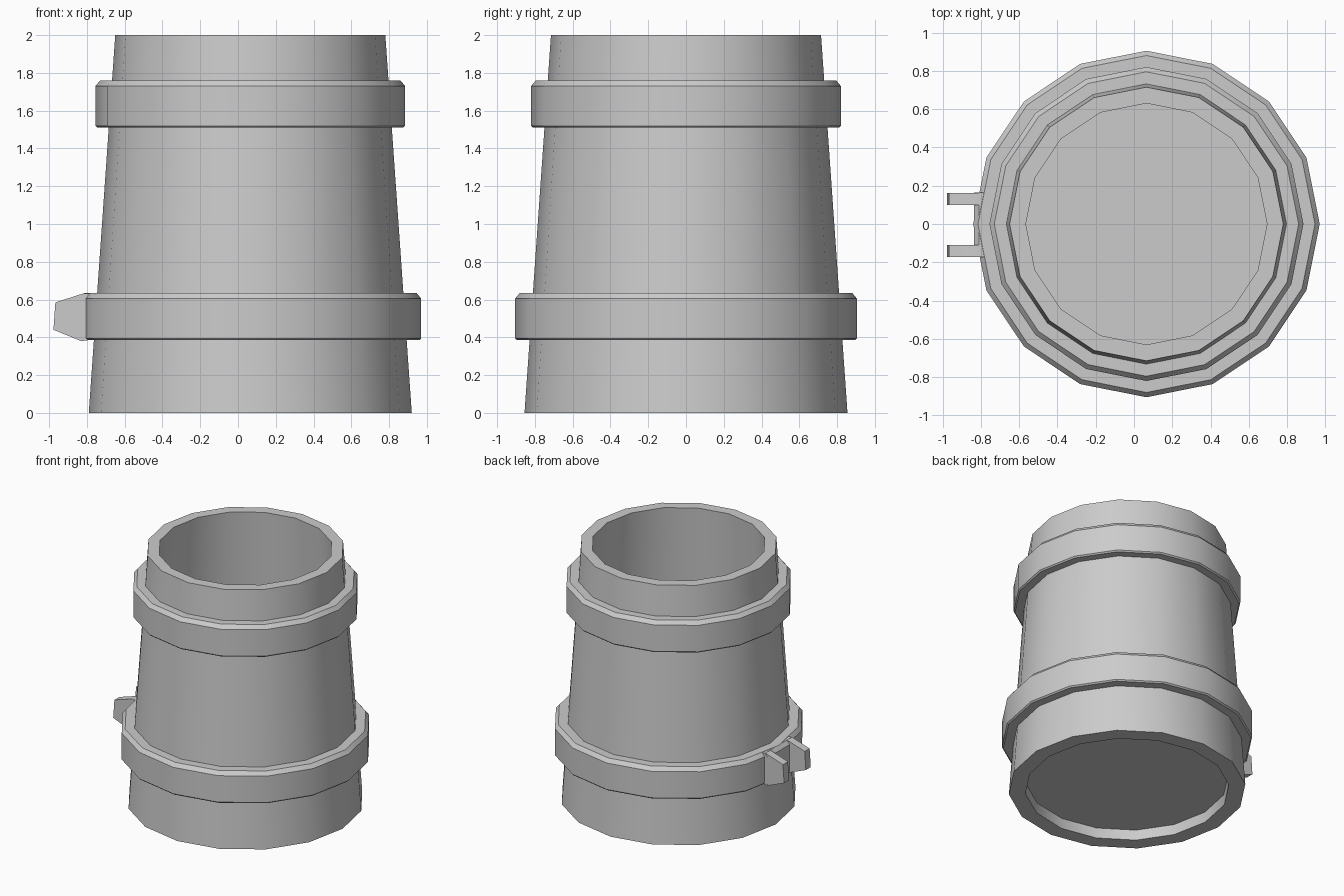
import bpy, bmesh, math

SIDES = 16
AXIS_X = 0.065  # the barrel axis is shifted to balance the lugs

cube = bpy.data.objects.get("Cube")
if cube:
    bpy.data.objects.remove(cube, do_unlink=True)

grey = bpy.data.materials.new("plain_grey")
grey.use_nodes = True
colour = (0.6, 0.6, 0.6, 1)
grey.diffuse_color = colour
grey.node_tree.nodes["Principled BSDF"].inputs["Base Color"].default_value = colour


def finish(name, bm):
    """Turn a bmesh into a smooth-by-angle object."""
    bmesh.ops.recalc_face_normals(bm, faces=bm.faces)
    mesh = bpy.data.meshes.new(name)
    bm.to_mesh(mesh)
    bm.free()
    mesh.materials.append(grey)
    obj = bpy.data.objects.new(name, mesh)
    bpy.context.collection.objects.link(obj)
    bpy.ops.object.select_all(action="DESELECT")
    obj.select_set(True)
    bpy.context.view_layer.objects.active = obj
    bpy.ops.object.shade_smooth_by_angle(angle=math.radians(30))


def lathe(name, profile, closed):
    """Spin an (r, z) profile; an open profile gets flat end caps."""
    bm = bmesh.new()
    loops = []
    for r, z in profile:
        angles = [math.tau * i / SIDES for i in range(SIDES)]
        loops.append([bm.verts.new((AXIS_X + r * math.cos(a), r * math.sin(a), z))
                      for a in angles])
    pairs = list(zip(loops, loops[1:]))
    if closed:
        pairs.append((loops[-1], loops[0]))
    else:
        bm.faces.new(loops[0])
        bm.faces.new(loops[-1])
    for low, high in pairs:
        for i in range(SIDES):
            j = (i + 1) % SIDES
            bm.faces.new((low[i], low[j], high[j], high[i]))
    finish(name, bm)


def slab(name, outline, y0, y1):
    """Extrude an (x, z) outline from y0 to y1."""
    bm = bmesh.new()
    a = [bm.verts.new((x, y0, z)) for x, z in outline]
    b = [bm.verts.new((x, y1, z)) for x, z in outline]
    bm.faces.new(a)
    bm.faces.new(b)
    for i in range(len(a)):
        j = (i + 1) % len(a)
        bm.faces.new((a[i], a[j], b[j], b[i]))
    finish(name, bm)


def band(name, radius, inner, z0, z1):
    """Hoop with a chamfered upper edge and a fine lower chamfer."""
    lathe(name, [(inner, z0), (radius - 0.01, z0), (radius, z0 + 0.01),
                 (radius, z1 - 0.03), (radius - 0.025, z1), (inner, z1)], True)


# Hollow tapered body with a recessed base
lathe("barrel_body", [(0.73, 0.08), (0.735, 0), (0.855, 0), (0.715, 2),
                      (0.63, 2), (0.74, 0.12)], False)

# Hoops
band("lower_hoop", 0.905, 0.78, 0.385, 0.635)
band("upper_hoop", 0.82, 0.70, 1.51, 1.76)

# Flat pad and the pair of tapered lugs
slab("lug_pad", [(-0.74, 0.387), (-0.83, 0.387), (-0.835, 0.395),
                 (-0.835, 0.605), (-0.81, 0.633), (-0.74, 0.633)], -0.17, 0.165)
lug = [(-0.78, 0.387), (-0.83, 0.38), (-0.977, 0.44),
       (-0.967, 0.585), (-0.82, 0.632), (-0.78, 0.632)]
slab("left_lug", lug, -0.172, -0.11)
slab("right_lug", lug, 0.10, 0.163)
